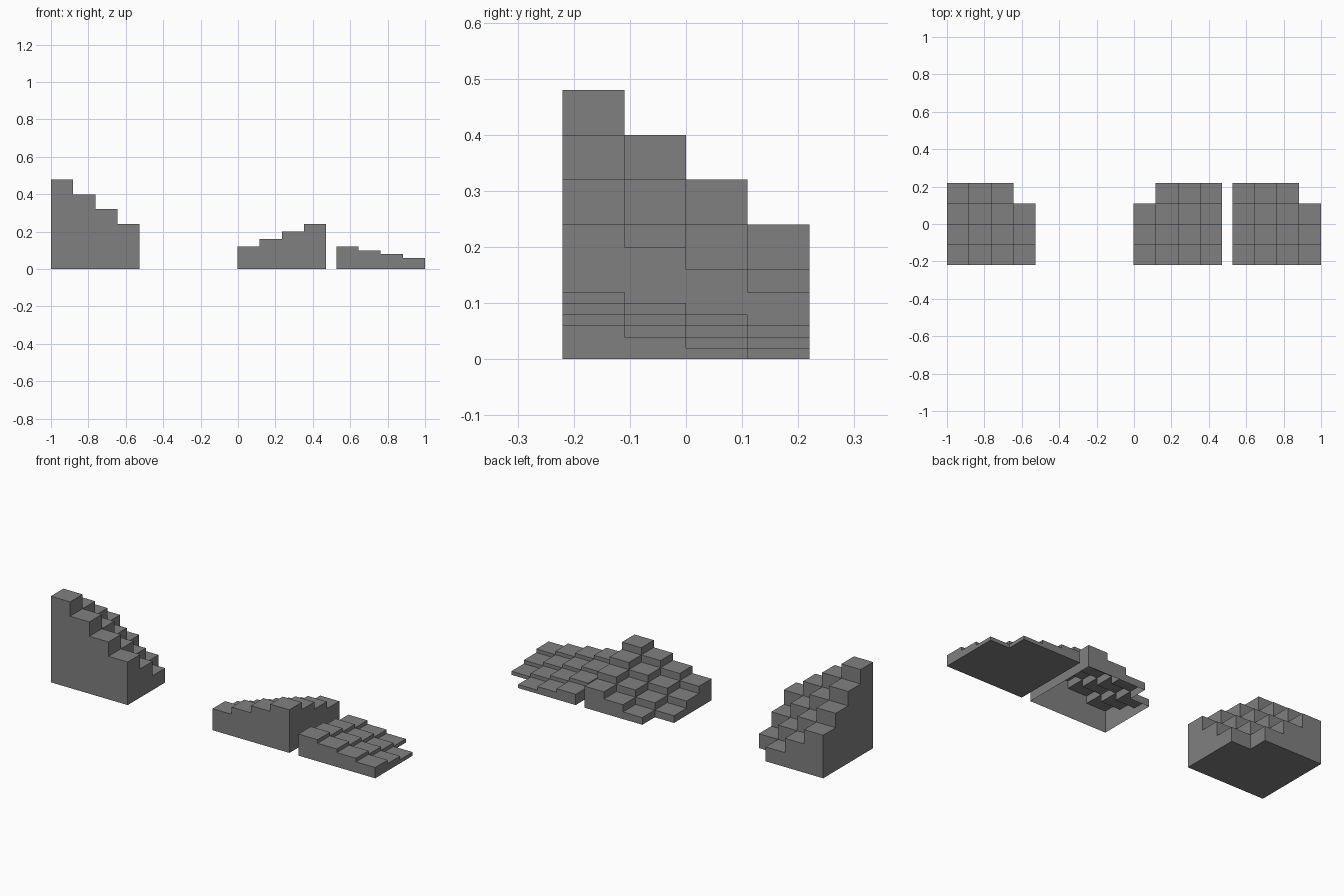
import bpy, bmesh

if "Cube" in bpy.data.objects:
    bpy.data.objects.remove(bpy.data.objects["Cube"])

CX, CY, N = 0.1185, 0.11, 4      # cell size and cells per side

stone = bpy.data.materials.new("mid grey")
stone.diffuse_color = (0.216, 0.216, 0.216, 1)
stone.use_nodes = True
stone.node_tree.nodes["Principled BSDF"].inputs["Base Color"].default_value = stone.diffuse_color


def stepped_block(name, x0, step, flip=False, bottom=True):
    """Corner staircase: height falls one step per column and per row."""
    def height(i, j):
        if not (0 <= i < N and 0 <= j < N):
            return 0.0
        col = N - 1 - i if flip else i
        return step * (2 * (N - 1) - col - j)

    bm = bmesh.new()

    def quad(*pts):
        bm.faces.new([bm.verts.new(p) for p in pts])

    for i in range(N):
        for j in range(N):
            h = height(i, j)
            if h <= 0:
                continue
            xa, ya = x0 + i * CX, -0.22 + j * CY
            xb, yb = xa + CX, ya + CY
            # tread and underside
            quad((xa, ya, h), (xb, ya, h), (xb, yb, h), (xa, yb, h))
            if bottom:
                quad((xa, yb, 0), (xb, yb, 0), (xb, ya, 0), (xa, ya, 0))
            # risers and outer walls, only where the neighbour is lower
            for di, dj, p, q in ((0, -1, (xa, ya), (xb, ya)), (1, 0, (xb, ya), (xb, yb)),
                                 (0, 1, (xb, yb), (xa, yb)), (-1, 0, (xa, yb), (xa, ya))):
                low = height(i + di, j + dj)
                if low < h - 1e-6:
                    quad((*p, low), (*q, low), (*q, h), (*p, h))

    bmesh.ops.remove_doubles(bm, verts=bm.verts, dist=1e-5)
    me = bpy.data.meshes.new(name)
    bm.to_mesh(me)
    bm.free()
    me.materials.append(stone)
    ob = bpy.data.objects.new(name, me)
    bpy.context.collection.objects.link(ob)
    return ob


stepped_block("tall_corner_stairs", -1.0, 0.08)
# the middle block is an open shell underneath
stepped_block("medium_corner_stairs", -0.003, 0.04, flip=True, bottom=False)
stepped_block("low_corner_stairs", 0.526, 0.02)
